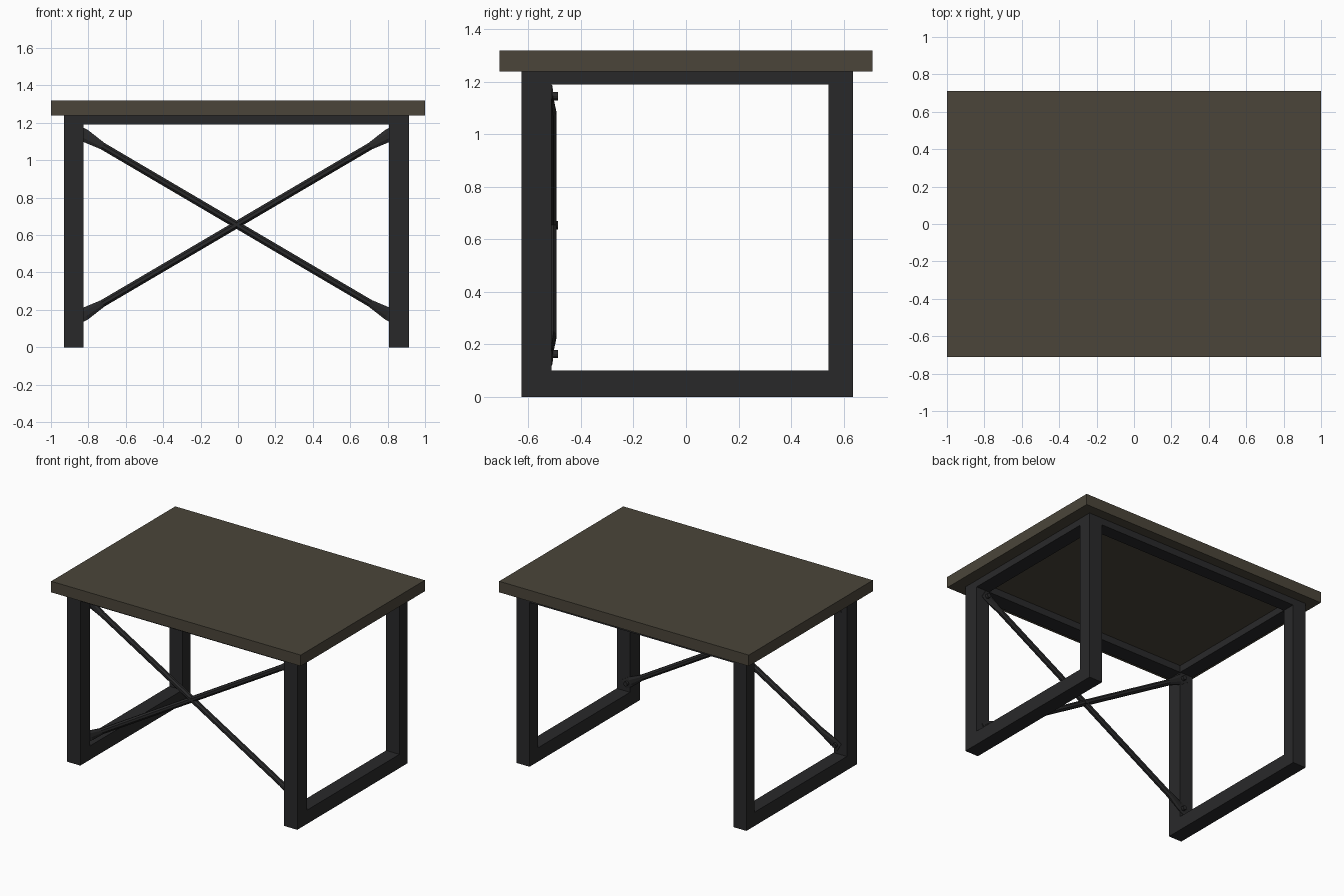
import bpy, bmesh
from math import cos, sin, pi, atan2
from mathutils import Matrix, Vector

if "Cube" in bpy.data.objects:
    bpy.data.objects.remove(bpy.data.objects["Cube"])


def material(name, rgb):
    m = bpy.data.materials.new(name)
    m.diffuse_color = (*rgb, 1)
    m.use_nodes = True
    m.node_tree.nodes["Principled BSDF"].inputs["Base Color"].default_value = m.diffuse_color
    return m


WOOD = material("dark_wood", (0.07, 0.06, 0.042))
METAL = material("dark_metal", (0.022, 0.022, 0.023))


def finish(name, bm, mat):
    bmesh.ops.recalc_face_normals(bm, faces=bm.faces)
    me = bpy.data.meshes.new(name)
    bm.to_mesh(me)
    bm.free()
    me.materials.append(mat)
    ob = bpy.data.objects.new(name, me)
    bpy.context.collection.objects.link(ob)
    return ob


def box(name, x, y, z, mat=METAL):
    bm = bmesh.new()
    size = Vector((x[1] - x[0], y[1] - y[0], z[1] - z[0]))
    mid = Vector((x[0] + x[1], y[0] + y[1], z[0] + z[1])) / 2
    bmesh.ops.create_cube(bm, size=1, matrix=Matrix.Translation(mid) @ Matrix.Diagonal((*size, 1)))
    return finish(name, bm, mat)


# table top
box("table_top", (-1, 1), (-0.71, 0.71), (1.24, 1.32), WOOD)

# side frames: two posts, a floor rail and a thin top rail each
FRONT, BACK = (-0.627, -0.513), (0.542, 0.637)
INNER_Y = (FRONT[1], BACK[0])
SIDES = {"left": (-0.93, -0.825), "right": (0.808, 0.914)}
for side, x in SIDES.items():
    box(f"{side}_front_leg", x, FRONT, (0, 1.24))
    box(f"{side}_back_leg", x, BACK, (0, 1.24))
    box(f"{side}_floor_rail", x, INNER_Y, (0, 0.1))
    box(f"{side}_top_rail", x, INNER_Y, (1.19, 1.24))

# long rails under the top
for name, y in (("front_rail", FRONT), ("back_rail", BACK)):
    box(name, (SIDES["left"][1], SIDES["right"][0]), y, (1.19, 1.24))

# crossed tube braces with flattened, flared ends
CENTRE = Vector((-0.008, -0.512, 0.655))
ANGLE = atan2(0.507, 0.863)
N = 8
HALF = [(1.0, 0.035, 0.005), (0.94, 0.037, 0.006), (0.83, 0.021, 0.021)]
SECTIONS = [(-d, w, t) for d, w, t in HALF] + [(d, w, t) for d, w, t in reversed(HALF)]


def brace(name, angle):
    bm = bmesh.new()
    rings = []
    for d, w, t in SECTIONS:
        ring = [bm.verts.new((d, t * sin(a), w * cos(a)))
                for a in ((i + 0.5) * 2 * pi / N for i in range(N))]
        rings.append(ring)
    for r, s in zip(rings, rings[1:]):
        for i in range(N):
            j = (i + 1) % N
            bm.faces.new((r[i], r[j], s[j], s[i]))
    bm.faces.new(rings[0])
    bm.faces.new(rings[-1])
    bm.transform(Matrix.Translation(CENTRE) @ Matrix.Rotation(angle, 4, "Y"))
    return finish(name, bm, METAL)


brace("falling_brace", ANGLE)
brace("rising_brace", -ANGLE)


# bolts through the brace ends and the crossing
def bolt(name, x, z):
    bm = bmesh.new()
    at = Matrix.Translation((x, -0.5, z)) @ Matrix.Rotation(pi / 2, 4, "X")
    bmesh.ops.create_cone(bm, cap_ends=True, segments=12, radius1=0.016,
                          radius2=0.016, depth=0.026, matrix=at)
    return finish(name, bm, METAL)


bolt("centre_bolt", CENTRE.x, CENTRE.z)
for sx, side in ((-1, "left"), (1, "right")):
    for sz, level in ((-1, "lower"), (1, "upper")):
        bolt(f"{side}_{level}_bolt", CENTRE.x + sx * 0.97 * cos(ANGLE),
             CENTRE.z + sz * 0.97 * sin(ANGLE))
